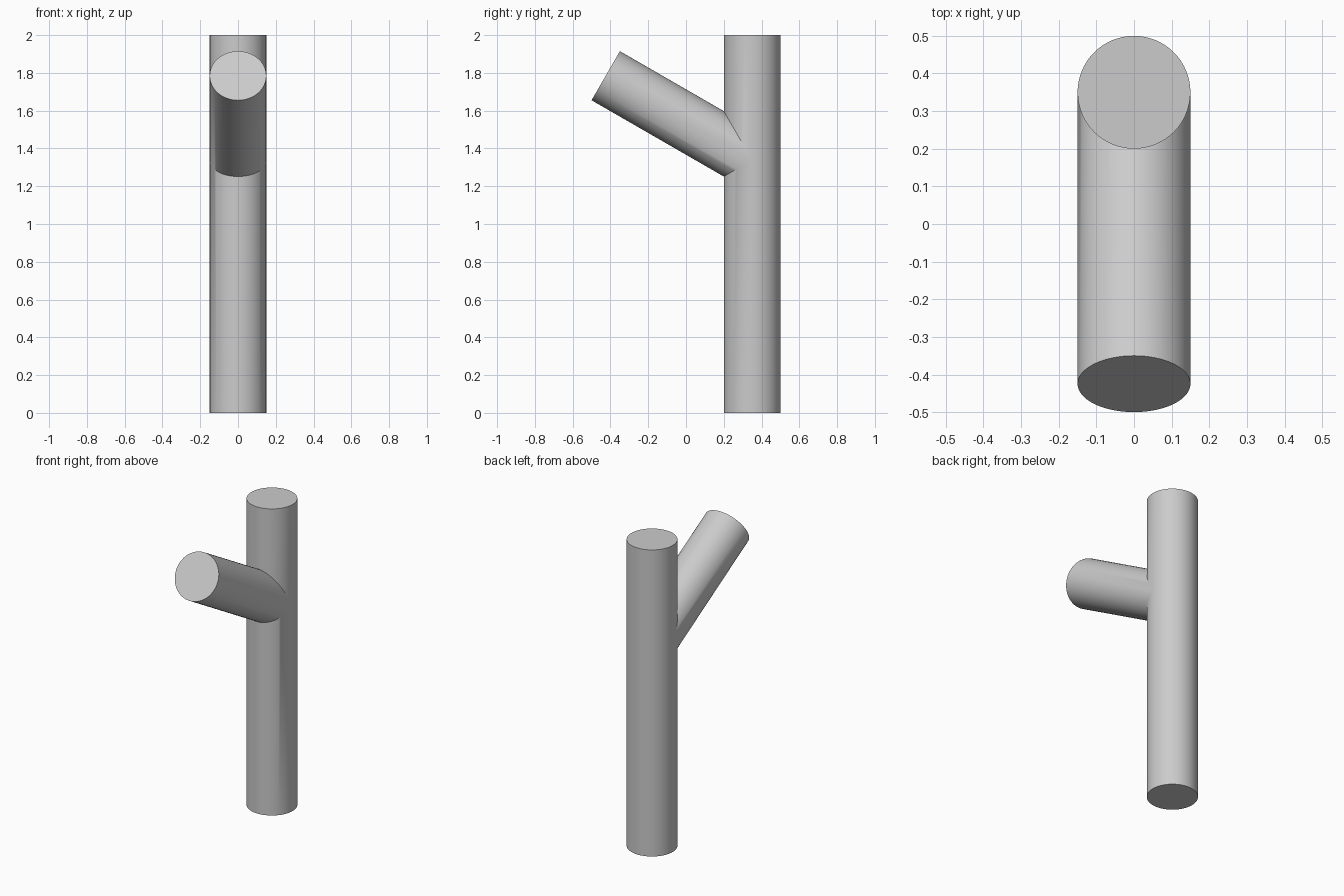
import bpy
from math import radians
from mathutils import Vector

cube = bpy.data.objects.get("Cube")
if cube:
    bpy.data.objects.remove(cube)

RADIUS = 0.15
SIDES = 64

grey = bpy.data.materials.new("light grey")
grey.use_nodes = True
colour = (0.6, 0.6, 0.6, 1)
grey.diffuse_color = colour
grey.node_tree.nodes["Principled BSDF"].inputs["Base Color"].default_value = colour


def tube(name, start, end):
    """Solid round bar between two points in the x = 0 plane."""
    start, end = Vector(start), Vector(end)
    axis = end - start
    tilt = axis.yz.angle_signed(Vector((0, 1)))
    bpy.ops.mesh.primitive_cylinder_add(
        vertices=SIDES, radius=RADIUS, depth=axis.length,
        location=(start + end) / 2, rotation=(-tilt, 0, 0))
    bar = bpy.context.object
    bar.name = name
    bar.data.materials.append(grey)
    # Make sure the bar runs along the requested axis
    bar.rotation_euler = axis.to_track_quat("Z", "Y").to_euler()
    return bar


# Upright trunk, with a side branch rising towards the front
trunk = tube("trunk_with_branch", (0, 0.35, 0), (0, 0.35, 2))
branch = tube("branch_helper", (0, 0.35, 1.338), (0, -0.425, 1.785))
branch.hide_render = True

# Weld the branch into the trunk
weld = trunk.modifiers.new("weld_branch", "BOOLEAN")
weld.operation = "UNION"
weld.solver = "EXACT"
weld.object = branch
bpy.ops.object.select_all(action="DESELECT")
trunk.select_set(True)
bpy.context.view_layer.objects.active = trunk
bpy.ops.object.modifier_apply(modifier=weld.name)
bpy.data.objects.remove(branch)

# Smooth sides with crisp caps and joint
bpy.ops.object.shade_smooth_by_angle(angle=radians(30))
